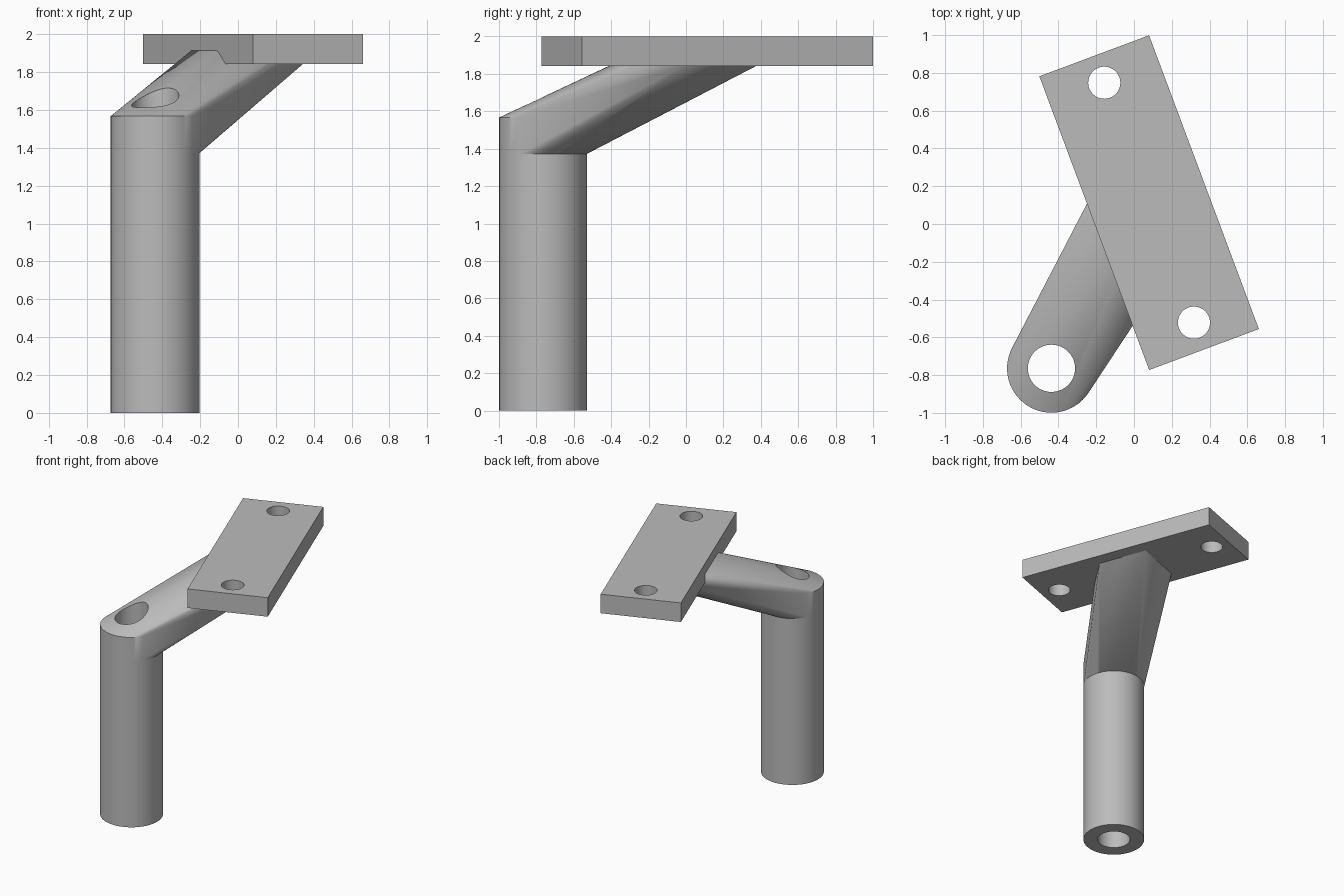
import bpy, bmesh, math
from mathutils import Matrix, Vector

cube = bpy.data.objects.get("Cube")
if cube:
    bpy.data.objects.remove(cube, do_unlink=True)

# Main dimensions
POST = Vector((-0.437, -0.764, 0))
POST_R, BORE_R = 0.235, 0.125
ARM_LOW, ARM_HIGH = 1.373, 1.567
PLATE_LOW, PLATE_TOP = 1.843, 2.0
PLATE_MID = Vector((0.08, 0.113, 0))
TURN = Matrix.Translation(PLATE_MID) @ Matrix.Rotation(math.radians(20.5), 4, 'Z')

metal = bpy.data.materials.new("grey_metal")
metal.use_nodes = True
GREY = (0.5, 0.5, 0.5, 1)
metal.diffuse_color = GREY
metal.node_tree.nodes["Principled BSDF"].inputs["Base Color"].default_value = GREY


def add_cylinder(bm, centre, radius, low, high):
    place = Matrix.Translation((centre.x, centre.y, (low + high) / 2))
    bmesh.ops.create_cone(bm, cap_ends=True, segments=64, radius1=radius,
                          radius2=radius, depth=high - low, matrix=place)


def add_box(bm, width, length, low, high):
    place = TURN @ Matrix.Translation((0, 0, (low + high) / 2))
    bmesh.ops.create_cube(bm, size=1, matrix=place @ Matrix.Diagonal((width, length, high - low, 1)))


def finish(name, bm):
    bmesh.ops.recalc_face_normals(bm, faces=bm.faces)
    mesh = bpy.data.meshes.new(name)
    bm.to_mesh(mesh)
    bm.free()
    mesh.materials.append(metal)
    obj = bpy.data.objects.new(name, mesh)
    bpy.context.collection.objects.link(obj)
    return obj


def drill(obj, holes):
    """Cut vertical through holes, then shade the part."""
    bpy.ops.object.select_all(action='DESELECT')
    bpy.context.view_layer.objects.active = obj
    obj.select_set(True)
    for centre, radius in holes:
        bm = bmesh.new()
        add_cylinder(bm, centre, radius, -0.5, 2.5)
        cutter = finish("hole_cutter", bm)
        cutter.hide_render = True
        mod = obj.modifiers.new("hole", 'BOOLEAN')
        mod.operation = 'DIFFERENCE'
        mod.solver = 'EXACT'
        mod.object = cutter
        bpy.ops.object.modifier_apply(modifier=mod.name)
        bpy.data.objects.remove(cutter, do_unlink=True)
    bpy.ops.object.shade_smooth_by_angle(angle=math.radians(30))


# Hollow upright post
bm = bmesh.new()
add_cylinder(bm, POST, POST_R, 0, ARM_LOW)
drill(finish("post", bm), [(POST, BORE_R)])

# Slanted arm: hull from a slice of the post to a square block inside the plate
bm = bmesh.new()
add_cylinder(bm, POST, POST_R, ARM_LOW, ARM_HIGH)
add_box(bm, 0.41, 0.41, PLATE_LOW, 1.965)
bmesh.ops.delete(bm, geom=bm.faces[:], context='FACES_ONLY')
bmesh.ops.delete(bm, geom=bm.edges[:], context='EDGES_FACES')
if not bm.verts:
    add_cylinder(bm, POST, POST_R, ARM_LOW, ARM_HIGH)
    add_box(bm, 0.41, 0.41, PLATE_LOW, 1.965)
hull = bmesh.ops.convex_hull(bm, input=bm.verts[:])
spare = {g for g in hull["geom_interior"] + hull["geom_unused"] if isinstance(g, bmesh.types.BMVert)}
bmesh.ops.delete(bm, geom=list(spare), context='VERTS')
bmesh.ops.dissolve_limit(bm, angle_limit=0.002, verts=bm.verts[:], edges=bm.edges[:])
drill(finish("arm", bm), [(POST, BORE_R)])

# Mounting plate with two screw holes
bm = bmesh.new()
add_box(bm, 0.62, 1.66, PLATE_LOW, PLATE_TOP)
screws = [(TURN @ Vector((0, side * 0.678, 0)), 0.085) for side in (-1, 1)]
drill(finish("mounting_plate", bm), screws)
